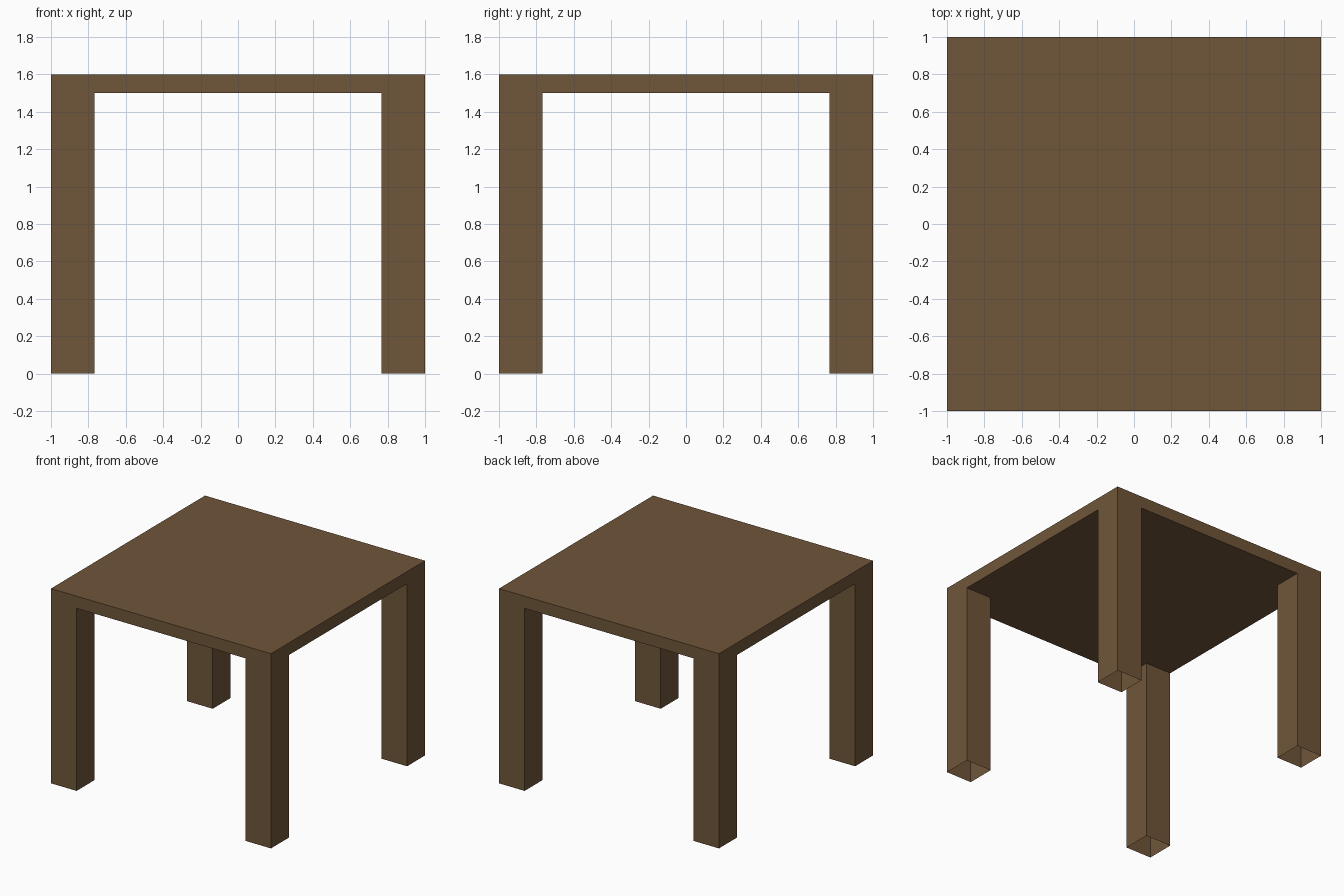
import bpy
import bmesh
from mathutils import Vector

if "Cube" in bpy.data.objects:
    bpy.data.objects.remove(bpy.data.objects["Cube"])

HALF = 1.0        # half width of the table
INNER = 0.767     # inner face of the legs
TOP, UNDER = 1.6, 1.5

wood = bpy.data.materials.new("brown wood")
wood.diffuse_color = (0.162, 0.093, 0.042, 1.0)
wood.use_nodes = True
wood.node_tree.nodes["Principled BSDF"].inputs["Base Color"].default_value = wood.diffuse_color

bm = bmesh.new()

# Tabletop slab
bmesh.ops.create_cube(bm, size=2 * HALF)
for v in bm.verts:
    v.co.z = TOP if v.co.z > 0 else UNDER

# Cut lines along the inner sides of the legs
for axis in (Vector((1, 0, 0)), Vector((0, 1, 0))):
    for side in (-1, 1):
        bmesh.ops.bisect_plane(bm, geom=bm.verts[:] + bm.edges[:] + bm.faces[:],
                               plane_co=axis * INNER * side, plane_no=axis)

# Legs: hollow tubes, open at the floor, drawn down from the underside corners
bm.normal_update()
corners = []
for f in bm.faces:
    c = f.calc_center_median()
    if f.normal.z < -0.9 and min(abs(c.x), abs(c.y)) > INNER:
        corners.append(f)
for f in corners:
    upper = list(f.verts)
    lower = [bm.verts.new((v.co.x, v.co.y, 0.0)) for v in upper]
    bm.faces.remove(f)
    for i in range(4):
        j = (i + 1) % 4
        bm.faces.new((upper[i], upper[j], lower[j], lower[i]))

# Merge flat neighbours so legs and top share clean outer faces
bm.normal_update()
bmesh.ops.dissolve_limit(bm, angle_limit=0.01, verts=bm.verts[:], edges=bm.edges[:])

mesh = bpy.data.meshes.new("table")
bm.to_mesh(mesh)
bm.free()
mesh.materials.append(wood)
table = bpy.data.objects.new("table", mesh)
bpy.context.collection.objects.link(table)
